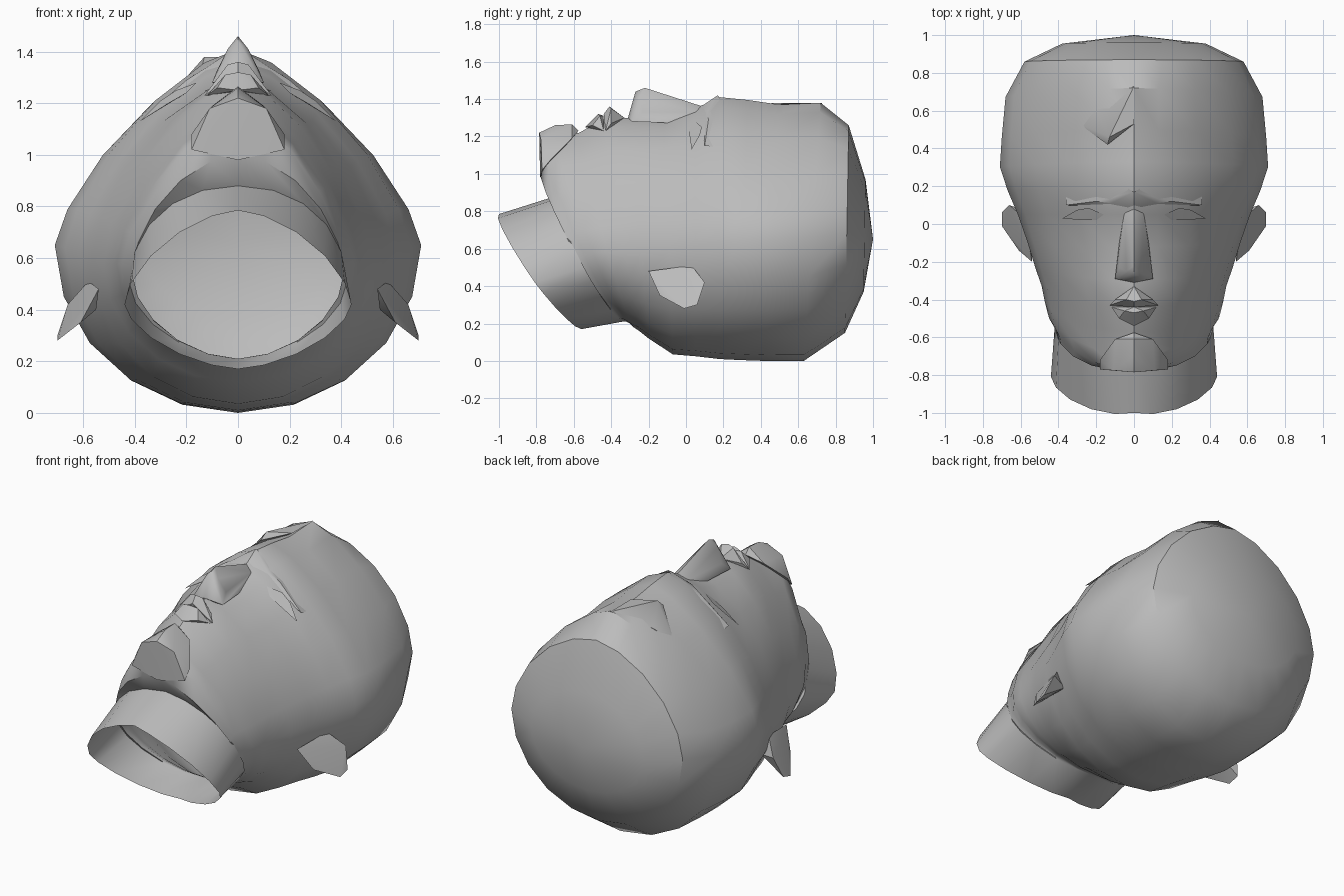
import bpy, bmesh
from math import sin, cos, pi

cube = bpy.data.objects.get("Cube")
if cube:
    bpy.data.objects.remove(cube, do_unlink=True)

grey = bpy.data.materials.new("clay grey")
grey.use_nodes = True
tone = (0.5, 0.5, 0.5, 1)
grey.diffuse_color = tone
grey.node_tree.nodes["Principled BSDF"].inputs["Base Color"].default_value = tone


def finish(name, bm, angle):
    bmesh.ops.recalc_face_normals(bm, faces=bm.faces)
    mesh = bpy.data.meshes.new(name)
    bm.to_mesh(mesh)
    bm.free()
    mesh.materials.append(grey)
    obj = bpy.data.objects.new(name, mesh)
    bpy.context.collection.objects.link(obj)
    bpy.ops.object.select_all(action="DESELECT")
    obj.select_set(True)
    bpy.context.view_layer.objects.active = obj
    bpy.ops.object.shade_smooth_by_angle(angle=angle)


def hull(name, points, sides=(1, -1), angle=0.6):
    # Faceted solid around the points, on one or both sides of the middle
    bm = bmesh.new()
    for side in sides:
        for x, y, z in points:
            bm.verts.new((x * side, y, z))
    bmesh.ops.remove_doubles(bm, verts=bm.verts, dist=0.001)
    out = bmesh.ops.convex_hull(bm, input=bm.verts)
    loose = {v for v in out["geom_interior"] + out["geom_unused"] if isinstance(v, bmesh.types.BMVert)}
    bmesh.ops.delete(bm, geom=list(loose), context="VERTS")
    finish(name, bm, angle)


# Tilted rings from crown to cheeks
# face y, face z, back y, back z, half width, z of widest point, face roundness
SKULL = [
    (.96, .97, .95, .37, .38, .66, 1),
    (.87, 1.26, .85, .15, .58, .68, 1.15),
    (.72, 1.38, .63, 0, .68, .66, 1.4),
    (.5, 1.37, .42, 0, .70, .65, 1.43),
    (.33, 1.395, .28, .005, .71, .65, 1.43),
    (.18, 1.41, .18, .01, .67, .64, 1.4),
    (.05, 1.35, .05, .025, .615, .62, 1.35),
    (-.12, 1.29, -.07, .035, .565, .6, 1.25),
    (-.3, 1.30, -.2, .12, .52, .58, 1.3),
]
# Rings from mouth to the open neck, with forward sweep of the sides and back roundness
JAW = [
    (-.45, 1.29, -.25, .16, .49, .58, 1.35, 0, 1),
    (-.57, 1.22, -.28, .18, .47, .58, 1.35, .03, 1),
    (-.69, 1.20, -.3, .2, .45, .58, 1.4, .05, 1.05),
    (-.77, 1.17, -.32, .21, .42, .56, 1.35, .06, 1.1),
    (-.77, 1.0, -.33, .21, .41, .54, 1.15, .06, 1.1),
    (-.70, .88, -.34, .21, .42, .5, .95, .05, 1.15),
    (-1, .785, -.56, .17, .44, .42, 1.25, .07, 1.25),
]
STEPS = 20

bm = bmesh.new()
loops = []
for yt, zt, yb, zb, width, mid, face, sweep, back in [r + (0, 1) for r in SKULL] + JAW:
    loop = []
    for i in range(STEPS):
        a = 2 * pi * i / STEPS
        up = cos(a)
        p, end = (face, zt) if up > 0 else (back, zb)
        x = width * abs(sin(a)) ** p * (1 if sin(a) > 0 else -1)
        z = mid + (end - mid) * abs(up) ** p
        y = yb + (yt - yb) * (z - zb) / (zt - zb) - sweep * abs(sin(a))
        loop.append(bm.verts.new((x, y, z)))
    loops.append(loop)
crown = bm.verts.new((0, 1, .65))
for i in range(STEPS):
    j = (i + 1) % STEPS
    bm.faces.new((crown, loops[0][i], loops[0][j]))
    for a, b in zip(loops, loops[1:]):
        bm.faces.new((a[i], b[i], b[j], a[j]))
finish("head_and_neck", bm, 0.6)

# Nose: narrow bridge, raised tip and wings
hull("nose", [(0, .09, 1.36), (.05, .07, 1.33), (.07, -.03, 1.27), (0, -.22, 1.46),
              (0, -.27, 1.44), (.04, -.25, 1.41), (.08, -.23, 1.33), (.1, -.29, 1.28),
              (0, -.31, 1.30)])

for side, label in ((1, "left"), (-1, "right")):
    # Low brow ridge
    hull(label + "_brow", [(0, .17, 1.42), (0, .08, 1.36), (.12, .11, 1.34), (.2, .12, 1.29),
                           (.36, .1, 1.15), (.2, .28, 1.27), (.36, .2, 1.14)], (side,))
    # Almond eye
    hull(label + "_eye", [(.16, .05, 1.28), (.24, .085, 1.25), (.3, .075, 1.21), (.38, .03, 1.13),
                          (.27, .02, 1.2), (.2, .02, 1.24)], (side,))
    # Flared ear
    hull(label + "_ear", [(.54, -.2, .48), (.58, .03, .51), (.66, .1, .42), (.7, .06, .3),
                          (.7, -.01, .28), (.61, -.14, .35), (.55, -.12, .4),
                          (.55, .06, .4)], (side,))

# Lips and chin
hull("upper_lip", [(0, -.33, 1.30), (.04, -.4, 1.35), (0, -.41, 1.36), (.1, -.4, 1.27),
                   (.13, -.43, 1.23), (0, -.44, 1.32)])
hull("lower_lip", [(0, -.44, 1.31), (.12, -.44, 1.23), (.05, -.46, 1.31), (0, -.47, 1.32),
                   (.08, -.5, 1.26), (0, -.54, 1.25)])
hull("chin", [(0, -.575, 1.23), (.1, -.61, 1.19), (0, -.61, 1.265), (0, -.7, 1.26),
              (0, -.785, 1.22), (.11, -.775, 1.18), (.18, -.72, 1.08), (.18, -.77, 1.02),
              (0, -.78, .98)])

# Lifted fold at the hairline
hull("hairline_fold", [(-.29, .53, 1.2), (-.14, .42, 1.34), (-.13, .46, 1.38), (0, .53, 1.38),
                       (0, .73, 1.38), (-.2, .6, 1.28)], (1,))
